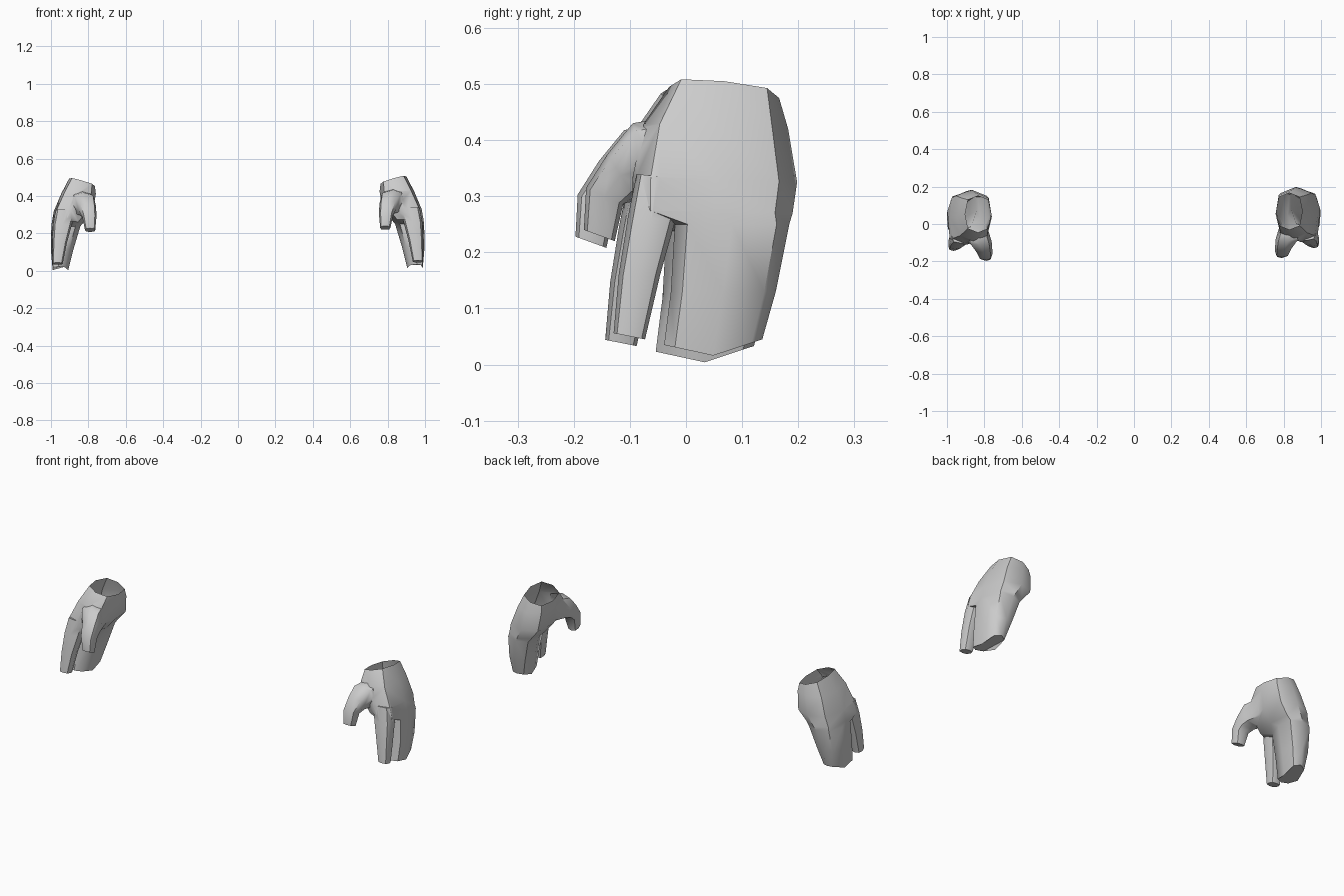
import bpy, bmesh, math
from mathutils import Matrix, Vector

if "Cube" in bpy.data.objects:
    bpy.data.objects.remove(bpy.data.objects["Cube"])


def ring(y0, z0, y1, z1, x0, x1, skew=0.0, tilt=0.0, sag=0.0, k=0.78):
    """Eight-sided rounded section from (y0,z0) front to (y1,z1) back."""
    shape = [(1, 0), (k, k), (0, 1), (-k, k), (-1, 0), (-k, -k), (0, -1), (k, -k)]
    pts = []
    for u, v in shape:
        t = (v + 1) / 2
        pts.append(Vector(((x0 + x1) / 2 + u * (x1 - x0) / 2 + skew * v,
                           y0 + (y1 - y0) * t,
                           z0 + (z1 - z0) * t + tilt * u - sag * (1 - abs(v)))))
    return pts


def loft(name, rings):
    bm = bmesh.new()
    loops = [[bm.verts.new(p) for p in r] for r in rings]
    for a, b in zip(loops, loops[1:]):
        for i in range(8):
            j = (i + 1) % 8
            bm.faces.new((a[i], a[j], b[j], b[i]))
    bm.faces.new(loops[0])
    bm.faces.new(loops[-1])
    bmesh.ops.recalc_face_normals(bm, faces=bm.faces)
    me = bpy.data.meshes.new(name)
    bm.to_mesh(me)
    bm.free()
    ob = bpy.data.objects.new(name, me)
    bpy.context.collection.objects.link(ob)
    return ob


# palm running into the three joined fingers
palm = loft("right_hand", [
    ring(-.03, .495, .166, .475, .762, .90, tilt=.02),
    ring(-.075, .43, .182, .42, .757, .942, -.005),
    ring(-.095, .335, .198, .325, .772, .982, -.012),
    ring(-.095, .275, .190, .27, .822, .992, -.012),
    ring(-.02, .25, .184, .25, .840, .995, -.012),
    ring(-.027, .13, .160, .13, .876, .998, -.010),
    ring(-.039, .035, .136, .045, .905, .988, -.010, sag=.024),
])

# index finger
index = loft("index_finger", [
    ring(-.088, .34, -.015, .33, .865, .972),
    ring(-.104, .26, -.018, .26, .885, .986),
    ring(-.120, .16, -.046, .16, .912, .990),
    ring(-.129, .056, -.073, .045, .934, .990),
])

# thumb curving forward and down
thumb = loft("thumb", [
    ring(-.010, .445, .03, .31, .785, .90),
    ring(-.095, .430, -.062, .305, .758, .885),
    ring(-.140, .375, -.092, .300, .755, .850),
    ring(-.178, .315, -.112, .285, .754, .830),
    ring(-.182, .240, -.127, .220, .760, .815),
])

# fuse the parts
for part in (index, thumb):
    m = palm.modifiers.new("union", 'BOOLEAN')
    m.operation = 'UNION'
    m.solver = 'EXACT'
    m.object = part
dg = bpy.context.evaluated_depsgraph_get()
fused = bpy.data.meshes.new_from_object(palm.evaluated_get(dg))
palm.modifiers.clear()
palm.data = fused
for part in (index, thumb):
    bpy.data.objects.remove(part)

# open the wrist
bm = bmesh.new()
bm.from_mesh(fused)
cap = [f for f in bm.faces if f.normal.z > .8 and min(v.co.z for v in f.verts) > .45]
bmesh.ops.delete(bm, geom=cap, context='FACES')
bm.to_mesh(fused)
bm.free()

# mirrored hand, hanging slightly lower and further forward
left_mesh = fused.copy()
left_mesh.transform(Matrix.Translation((-.003, -.015, -.012)) @ Matrix.Diagonal((-1, 1, 1, 1)))
left_mesh.flip_normals()
left = bpy.data.objects.new("left_hand", left_mesh)
bpy.context.collection.objects.link(left)

for ob in (palm, left):
    bpy.ops.object.select_all(action='DESELECT')
    ob.select_set(True)
    bpy.context.view_layer.objects.active = ob
    bpy.ops.object.shade_smooth_by_angle(angle=math.radians(50))
